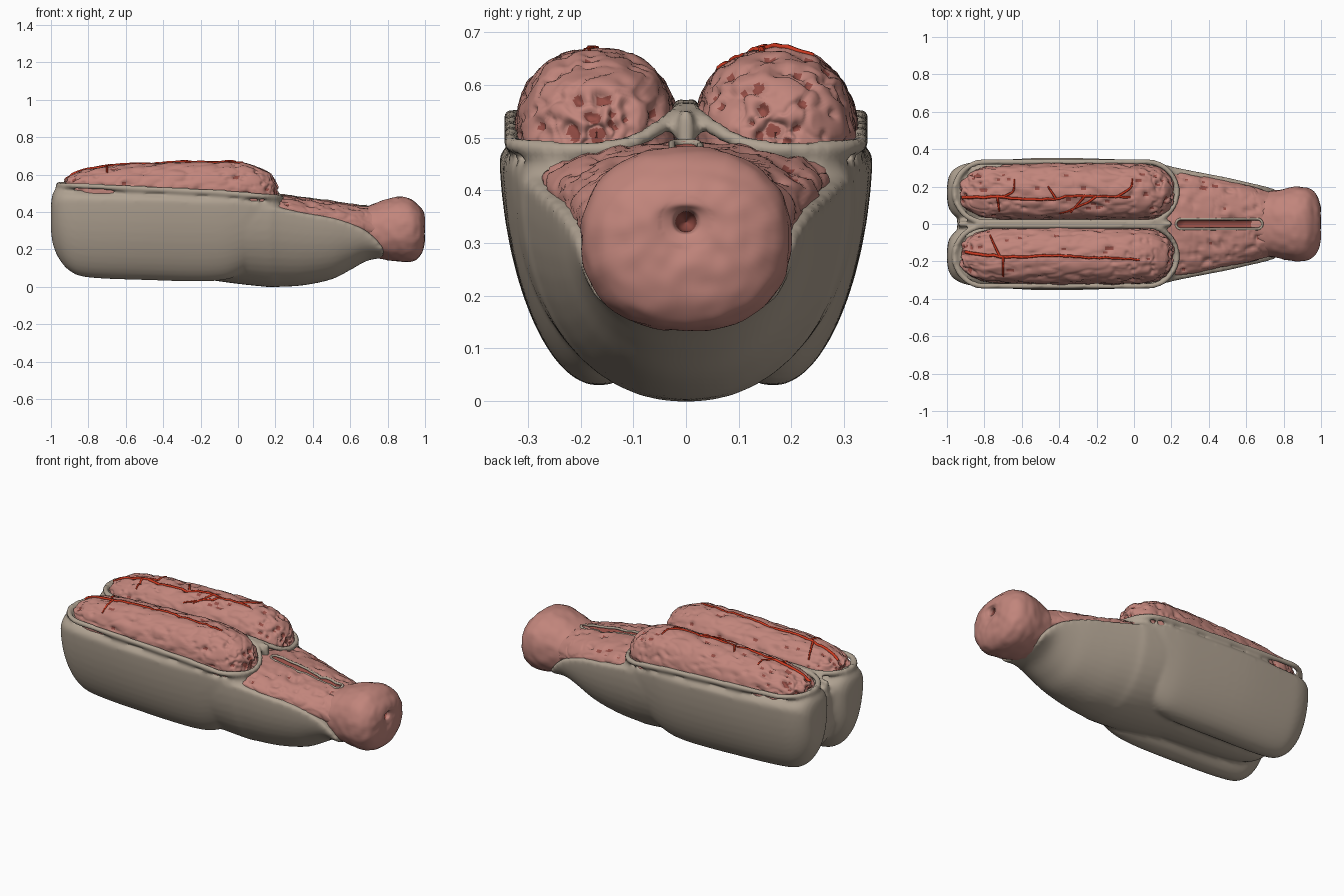
import bpy, bmesh, math, random
from mathutils import Vector, noise
from mathutils.bvhtree import BVHTree

if "Cube" in bpy.data.objects:
    bpy.data.objects.remove(bpy.data.objects["Cube"])

random.seed(4)


def material(name, rgb):
    m = bpy.data.materials.new(name)
    m.diffuse_color = (*rgb, 1)
    m.use_nodes = True
    m.node_tree.nodes["Principled BSDF"].inputs["Base Color"].default_value = m.diffuse_color
    return m


BEIGE = material("beige_sheath", (0.43, 0.36, 0.285))
PINK = material("pink_tissue", (0.535, 0.235, 0.20))
DARK = material("dark_red_pit", (0.30, 0.075, 0.06))
RED = material("red_vessel", (0.62, 0.04, 0.014))


def spline(table, t):
    """Catmull-Rom through the rows of a table, t in 0..1."""
    k = len(table) - 1
    i = min(int(t * k), k - 1)
    u = t * k - i
    a, b, c, d = (table[max(0, min(k, i + j))] for j in (-1, 0, 1, 2))
    return [0.5 * (2*q + (r-p)*u + (2*p-5*q+4*r-s)*u*u + (3*q-p-3*r+s)*u**3)
            for p, q, r, s in zip(a, b, c, d)]


def loft(bm, table, e=2.2, m=60, n=48, side=1, lean=0):
    """Rows: x, y centre, half width, z bottom, z widest, z top."""
    rings = []
    for i in range(m + 1):
        x, yc, hw, zb, zc, zt = spline(table, i / m)
        ring = []
        for j in range(n):
            a = 2 * math.pi * j / n
            c, s = math.cos(a), math.sin(a)
            y = yc + max(hw, 0) * math.copysign(abs(c) ** (2 / e), c)
            z = zc + ((zt - zc) if s > 0 else (zc - zb)) * math.copysign(abs(s) ** (2 / e), s)
            ring.append(bm.verts.new((x, side * y * (1 - lean * max(0, -s)), z)))
        rings.append(ring)
    for p, q in zip(rings, rings[1:]):
        for j in range(n):
            bm.faces.new((p[j], p[(j+1) % n], q[(j+1) % n], q[j]))
    bm.faces.new(rings[0])
    bm.faces.new(rings[-1][::-1])


def finish(bm, name, mats):
    bmesh.ops.remove_doubles(bm, verts=bm.verts, dist=1e-4)
    bmesh.ops.recalc_face_normals(bm, faces=bm.faces)
    for f in bm.faces:
        f.smooth = True
    me = bpy.data.meshes.new(name)
    bm.to_mesh(me)
    bm.free()
    for m in mats:
        me.materials.append(m)
    ob = bpy.data.objects.new(name, me)
    bpy.context.collection.objects.link(ob)
    return ob


def roughen(bm, pits, bump, size=(0.009, 0.02)):
    """Wrinkle the surface and press elongated pits into its upper side."""
    bmesh.ops.remove_doubles(bm, verts=bm.verts, dist=1e-4)
    bmesh.ops.recalc_face_normals(bm, faces=bm.faces)
    bm.normal_update()
    tops = [v for v in bm.verts if v.normal.z > -0.1 and v.co.z > 0.42]
    spots = [(v.co.copy(), random.uniform(*size), random.uniform(0.45, 0.9), random.random())
             for v in random.sample(tops, pits)]
    moves, deep = {}, set()
    for v in bm.verts:
        x, y, z = v.co
        d = bump * noise.noise(Vector((x * 12, y * 24, z * 24)))
        d -= bump * 0.9 * max(0, 1 - 6 * abs(noise.noise(Vector((x * 9 + 7, y * 22, z * 22)))))
        for c, r, stretch, depth in spots:
            dx = (x - c.x) * stretch
            if abs(dx) < 2 * r:
                q = (dx*dx + (y-c.y)**2 + (z-c.z)**2) / (r*r)
                if q < 4:
                    d -= (0.004 + 0.012 * depth) * math.exp(-1.6 * q)
                    if q < 0.5 and depth > 0.6:
                        deep.add(v)
        moves[v] = v.normal * max(d, -0.02)
    for v, d in moves.items():
        v.co += d
    for f in bm.faces:
        if sum(v in deep for v in f.verts) >= 3:
            f.material_index = 1


def stadium(cx, cy, half, w, n=24):
    """Outline of a long slot with round ends."""
    pts = []
    for s in (1, -1):
        for i in range(n + 1):
            a = math.pi * i / n - math.pi / 2
            pts.append((cx + s * (half - w + w * math.cos(a)), cy + s * w * math.sin(a)))
    out = []
    for p, q in zip(pts, pts[1:] + pts[:1]):
        k = max(1, int(math.dist(p, q) / 0.03))
        out += [(p[0] + (q[0]-p[0]) * i / k, p[1] + (q[1]-p[1]) * i / k) for i in range(k)]
    return out


def tube(bm, pts, r, n=8):
    """Closed round tube along a loop of points."""
    rings = []
    for i, p in enumerate(pts):
        d = (pts[(i+1) % len(pts)] - pts[i-1]).normalized()
        s = d.cross(Vector((0, 0, 1))).normalized()
        u = s.cross(d)
        rings.append([bm.verts.new(p + r * (s * math.cos(a) + u * math.sin(a)))
                      for a in (2 * math.pi * j / n for j in range(n))])
    for p, q in zip(rings, rings[1:] + rings[:1]):
        for j in range(n):
            bm.faces.new((p[j], p[(j+1) % n], q[(j+1) % n], q[j]))


# Sheath: two rear troughs with lips, a keel, a middle wall and a front hull, fused
TROUGH = [(-1.0, .17, .03, .30, .38, .44), (-.99, .17, .085, .23, .42, .50),
          (-.96, .17, .125, .155, .45, .535), (-.9, .17, .153, .085, .46, .54),
          (-.8, .17, .166, .05, .46, .535), (-.5, .175, .179, .036, .46, .52),
          (-.15, .175, .174, .03, .45, .505), (0, .172, .168, .06, .45, .49),
          (.1, .17, .155, .14, .44, .475), (.18, .168, .13, .26, .44, .465), (.225, .165, .09, .36, .44, .46)]
HULL = [(-.3, 0, .29, .06, .40, .43), (-.05, 0, .328, .022, .42, .445), (.15, 0, .318, 0, .42, .44),
        (.22, 0, .303, 0, .415, .435), (.35, 0, .277, .008, .39, .405), (.5, 0, .248, .04, .365, .375),
        (.6, 0, .225, .09, .335, .345), (.68, 0, .208, .135, .30, .305), (.74, 0, .193, .15, .25, .255),
        (.78, 0, .175, .155, .20, .205)]
KEEL = [(-.945, 0, .06, .25, .36, .45), (-.88, 0, .12, .13, .32, .45), (-.7, 0, .16, .075, .3, .45),
        (-.3, 0, .2, .05, .3, .45), (.1, 0, .22, .03, .3, .42)]
WALL = [(-.94, 0, .014, .3, .45, .535), (-.4, 0, .014, .3, .45, .545), (.2, 0, .014, .3, .45, .555)]
bm = bmesh.new()
loft(bm, HULL, 2.15)
loft(bm, KEEL, 2.2, 30, 32)
loft(bm, WALL, 5, 20, 16)
for side in (1, -1):
    loft(bm, TROUGH, 2.08, side=side, lean=.06)
    lip = []
    for x, y in stadium(-.365, .172, .595, .16):
        inner = max(0, (.172 - y) / .16)
        z = .49 + .055 * min(1, max(0, (.2 - x) / 1.15)) - .012 * max(0, (x + .1) / .33)
        lip.append(Vector((x, side * y, z + inner ** 2 * (.01 + .06 * (x + .96) / 1.2))))
    tube(bm, lip, .017)
sheath = finish(bm, "sheath", [BEIGE])
rm = sheath.modifiers.new("fuse", 'REMESH')
rm.mode, rm.voxel_size, rm.use_smooth_shade = 'VOXEL', .011, True
sm = sheath.modifiers.new("soften", 'SMOOTH')
sm.factor, sm.iterations = .5, 7

# Two spongy upper lobes
LOBE = [(-.94, .17, 0, .50, .52, .54), (-.93, .17, .055, .46, .52, .575), (-.88, .17, .105, .40, .52, .605),
        (-.78, .17, .14, .35, .515, .635), (-.6, .17, .152, .30, .505, .655), (-.35, .17, .155, .30, .50, .666),
        (-.1, .17, .155, .30, .49, .67), (.03, .17, .152, .30, .485, .664), (.12, .17, .138, .35, .48, .635),
        (.18, .17, .103, .40, .48, .60), (.215, .17, .048, .44, .49, .545), (.222, .17, 0, .50, .505, .51)]
VEINS = {1: [[(-.92, .14), (-.73, .145), (-.5, .13), (-.3, .15), (-.1, .145), (-.02, .14)],
             [(-.73, .145), (-.65, .17), (-.64, .24)], [(-.73, .145), (-.72, .07)],
             [(-.2, .148), (-.3, .09), (-.4, .05)], [(-.1, .145), (-.02, .19), (-.01, .24)],
             [(-.42, .135), (-.46, .20)], [(-.26, .15), (-.34, .06)]],
         -1: [[(-.9, -.15), (-.7, -.175), (-.4, -.17), (-.2, -.18), (.03, -.19)],
              [(-.7, -.175), (-.7, -.28)], [(-.72, -.17), (-.77, -.06)]]}
for side, label in ((1, "back"), (-1, "front")):
    bm = bmesh.new()
    loft(bm, LOBE, 2.3, 220, 112, side)
    roughen(bm, 210, .006)
    bvh = BVHTree.FromBMesh(bm)
    finish(bm, label + "_lobe", [PINK, DARK])
    # Vessels laid on the lobe surface
    cu = bpy.data.curves.new(label + "_vessels", 'CURVE')
    cu.dimensions, cu.bevel_depth, cu.bevel_resolution = '3D', .008, 1
    cu.materials.append(RED)
    for k, path in enumerate(VEINS[side]):
        pts = []
        for i in range(31):
            x, y = spline(path, i / 30)
            y += .012 * noise.noise(Vector((x * 18, k * 3.1, side)))
            hit = bvh.ray_cast(Vector((x, y, 1)), Vector((0, 0, -1)))[0]
            if hit:
                pts.append(hit + Vector((0, 0, .001)))
        sp = cu.splines.new('POLY')
        sp.points.add(len(pts) - 1)
        for i, p in enumerate(pts):
            sp.points[i].co = (*p, 1)
            sp.points[i].radius = (1.1 if k == 0 else .9) - .4 * i / len(pts)
    bpy.context.collection.objects.link(bpy.data.objects.new(label + "_vessels", cu))

# Spongy lower body in the front hull, with a slot cut along its top
BODY = [(.05, 0, .25, .36, .42, .475), (.2, 0, .275, .36, .422, .492), (.35, 0, .257, .33, .395, .478),
        (.5, 0, .228, .30, .365, .46), (.62, 0, .203, .27, .335, .445), (.7, 0, .18, .23, .31, .435),
        (.8, 0, .16, .2, .30, .42)]
bm = bmesh.new()
loft(bm, BODY, 2.1, 120, 90)
roughen(bm, 120, .005)
bvh = BVHTree.FromBMesh(bm)
body = finish(bm, "lower_body", [PINK, DARK])

bm = bmesh.new()
floor = bm.faces.new([bm.verts.new((x, y, .452 - .1 * (x - .23))) for x, y in stadium(.455, 0, .225, .022, 10)])
top = bmesh.ops.extrude_face_region(bm, geom=[floor])["geom"]
bmesh.ops.translate(bm, verts=[g for g in top if isinstance(g, bmesh.types.BMVert)], vec=(0, 0, .15))
cutter = finish(bm, "slot_cutter", [DARK])
cutter.hide_render = True
cutter.hide_set(True)
cut = body.modifiers.new("slot", 'BOOLEAN')
cut.operation, cut.object, cut.solver, cut.material_mode = 'DIFFERENCE', cutter, 'EXACT', 'TRANSFER'

# Pale lining around the slot
bm = bmesh.new()
loop = []
for x, y in stadium(.455, 0, .231, .027, 12):
    hit = bvh.ray_cast(Vector((x, y, .53)), Vector((0, 0, -1)))[0]
    loop.append(Vector((x, y, hit.z - .003)))
tube(bm, loop, .007)
finish(bm, "slot_lining", [BEIGE])

# Rounded tip with a small opening
TIP = [(.62, 0, .14, .22, .31, .41), (.70, 0, .168, .165, .30, .435), (.78, 0, .184, .147, .30, .465),
       (.86, 0, .199, .135, .305, .482), (.92, 0, .195, .135, .31, .472), (.965, 0, .17, .155, .31, .436),
       (.989, 0, .13, .195, .315, .405), (.998, 0, .075, .255, .325, .377), (.99, 0, .034, .308, .338, .366),
       (.975, 0, .021, .32, .34, .36), (.93, 0, .015, .325, .34, .355), (.9, 0, 0, .34, .34, .34)]
bm = bmesh.new()
loft(bm, TIP, 2.25, 110, 72)
for f in bm.faces:
    c = f.calc_center_median()
    if c.x > .85 and math.hypot(c.y, c.z - .34) < .02:
        f.material_index = 1
bm.normal_update()
for v in bm.verts:
    if math.hypot(v.co.y, v.co.z - .34) > .05:
        v.co += v.normal * .004 * noise.noise(v.co * 25)
finish(bm, "rounded_tip", [PINK, DARK])
